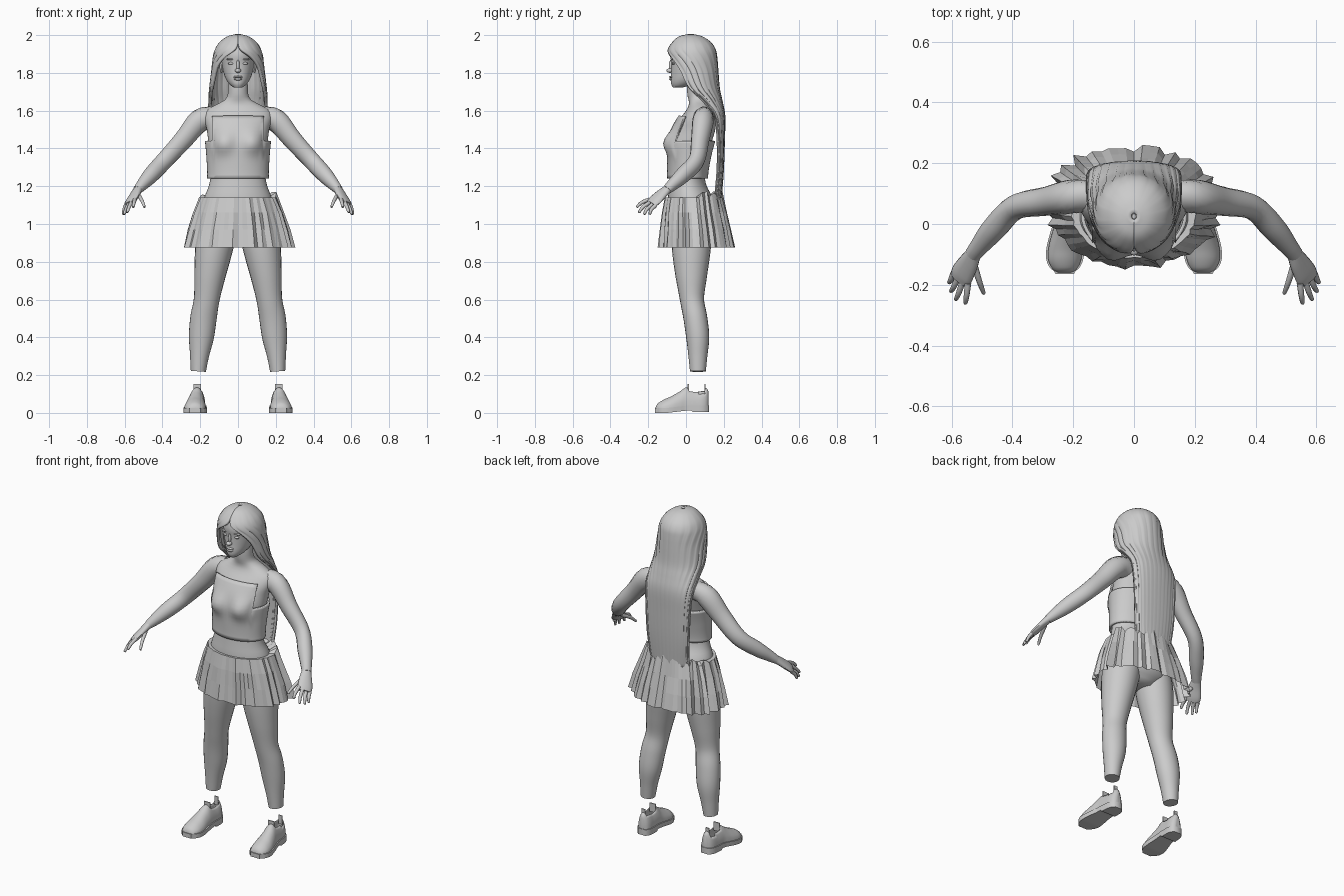
import bpy, bmesh, math, random
from mathutils import Vector
from math import sin, cos, pi, exp

random.seed(4)
if "Cube" in bpy.data.objects:
    bpy.data.objects.remove(bpy.data.objects["Cube"])

grey = bpy.data.materials.new("light grey")
grey.use_nodes = True
COLOUR = (0.6, 0.6, 0.6, 1)
grey.diffuse_color = COLOUR
grey.node_tree.nodes["Principled BSDF"].inputs["Base Color"].default_value = COLOUR


def sample(keys, t):
    """Smooth curve through keyed tuples (first value is the key)."""
    last = len(keys) - 1
    i = 0
    while i < last - 1 and t > keys[i + 1][0]:
        i += 1
    a, b = keys[i], keys[i + 1]
    p, q = keys[max(i - 1, 0)], keys[min(i + 2, last)]
    h = b[0] - a[0]
    u = (t - a[0]) / h
    out = []
    for k in range(1, len(a)):
        ma = (b[k] - p[k]) / (b[0] - p[0]) * h
        mb = (q[k] - a[k]) / (q[0] - a[0]) * h
        out.append((2*u**3 - 3*u*u + 1) * a[k] + (u**3 - 2*u*u + u) * ma
                   + (3*u*u - 2*u**3) * b[k] + (u**3 - u*u) * mb)
    return out


def span(a, b, n):
    return [a + (b - a) * i / n for i in range(n + 1)]


def skin(name, rows, closed=True, caps=True, mirror=False, thick=0, smooth=True, drop=None):
    """Surface stretched over rows of points."""
    bm = bmesh.new()
    grid = [[bm.verts.new(p) for p in row] for row in rows]
    n = len(grid[0])
    for r, s in zip(grid, grid[1:]):
        for j in range(n if closed else n - 1):
            k = (j + 1) % n
            bm.faces.new((r[j], r[k], s[k], s[j]))
    if closed and caps:
        bm.faces.new(grid[0])
        bm.faces.new(grid[-1])
    bmesh.ops.recalc_face_normals(bm, faces=bm.faces)
    if drop:
        bmesh.ops.delete(bm, geom=[f for f in bm.faces if drop(f.calc_center_median())], context='FACES')
    me = bpy.data.meshes.new(name)
    bm.to_mesh(me)
    bm.free()
    me.materials.append(grey)
    ob = bpy.data.objects.new(name, me)
    bpy.context.collection.objects.link(ob)
    if thick:
        mod = ob.modifiers.new("thickness", 'SOLIDIFY')
        mod.thickness, mod.offset = thick, 0
    if mirror:
        ob.modifiers.new("mirror", 'MIRROR').use_clip = False
    if smooth:
        bpy.ops.object.select_all(action='DESELECT')
        ob.select_set(True)
        bpy.context.view_layer.objects.active = ob
        bpy.ops.object.shade_smooth_by_angle(angle=math.radians(50))
    return ob


def tube(name, keys, side, steps=16, n=14):
    """Mirrored limb; keys are x, y, z, half width, half depth."""
    keys = [(i,) + k for i, k in enumerate(keys)]
    rows = []
    for t in span(0, len(keys) - 1, steps):
        x, y, z, w, d = sample(keys, t)
        ahead = Vector(sample(keys, t + .01)[:3]) - Vector(sample(keys, t - .01)[:3])
        ahead.normalize()
        s = Vector(side)
        s = (s - ahead * s.dot(ahead)).normalized()
        up = ahead.cross(s)
        rows.append([Vector((x, y, z)) + s * w * cos(2*pi*j/n) + up * d * sin(2*pi*j/n) for j in range(n)])
    return skin(name, rows, mirror=True)


def ball(name, at, size, mirror=False):
    rows = [[(at[0] + size[0]*cos(b)*cos(2*pi*j/12), at[1] + size[1]*cos(b)*sin(2*pi*j/12), at[2] + size[2]*sin(b))
             for j in range(12)] for b in span(-1.5, 1.5, 8)]
    return skin(name, rows, mirror=mirror)


# Torso and neck: height, half width, front, back
TORSO = [(.89, .07, -.02, .10), (.95, .18, -.08, .15), (1.05, .192, -.095, .155), (1.14, .178, -.095, .14),
         (1.2, .155, -.088, .11), (1.25, .146, -.083, .10), (1.35, .15, -.083, .115), (1.43, .157, -.08, .135),
         (1.5, .165, -.062, .155), (1.56, .18, -.03, .16), (1.6, .17, 0, .15), (1.63, .12, .015, .14),
         (1.655, .072, .014, .125), (1.68, .056, .008, .11), (1.73, .052, .005, .10), (1.79, .05, .01, .10)]


def torso_point(z, a, grow=0):
    w, f, b = sample(TORSO, z)
    x = (w + grow) * sin(a)
    y = (f + b) / 2 - ((b - f) / 2 + grow) * cos(a)
    if cos(a) > 0:
        y -= .036 * exp(-((abs(x) - .08) / .05)**2 - ((z - 1.43) / .055)**2)
    return (x, y, z)


turn = [2 * pi * j / 48 for j in range(48)]
skin("torso", [[torso_point(z, a) for a in turn] for z in span(.89, 1.79, 54)])


# Strapless top with a raised front panel
def top_edge(a):
    x = abs(sin(a))
    return 1.57 if cos(a) > 0 and x < .72 else 1.44


cloth = [[torso_point(1.24 + (top_edge(a) - 1.24) * t, a, .011) for a in turn] for t in span(0, 1, 16)]
skin("strapless_top", cloth, caps=False, thick=.012)

# Head: height, half width, front, back
HEAD = [(1.722, .022, -.068, -.02), (1.735, .04, -.077, .03), (1.76, .06, -.08, .08), (1.8, .076, -.078, .12),
        (1.85, .085, -.078, .135), (1.9, .087, -.082, .135), (1.95, .075, -.062, .12), (1.985, .03, -.01, .07)]
rows = []
for z in span(1.722, 1.985, 22):
    w, f, b = sample(HEAD, z)
    rows.append([(w * sin(a), (f + b) / 2 - (b - f) / 2 * cos(a), z) for a in turn])
skin("head", rows)
ball("nose_tip", (0, -.085, 1.812), (.016, .019, .012))
ball("nose_bridge", (0, -.078, 1.838), (.009, .013, .032))
ball("upper_lip", (0, -.079, 1.779), (.025, .011, .006))
ball("lower_lip", (0, -.078, 1.767), (.021, .011, .007))
ball("eye", (.036, -.066, 1.85), (.017, .009, .007), True)
ball("brow", (.038, -.067, 1.872), (.024, .01, .005), True)
ball("ear", (.087, .03, 1.83), (.01, .02, .03), True)

# Long hair: depth key, height, half width, centre, depth, half sweep in degrees
HAIR = [(0, 1.998, .008, .025, .01, 180), (1, 1.985, .055, .025, .06, 180), (2, 1.955, .094, .03, .098, 180),
        (3, 1.92, .115, .03, .12, 172), (4, 1.88, .125, .032, .125, 146), (5, 1.82, .132, .037, .125, 124),
        (6, 1.72, .144, .058, .112, 112), (7, 1.65, .148, .105, .08, 100), (8, 1.57, .148, .155, .045, 92),
        (9, 1.45, .142, .168, .03, 88), (10, 1.28, .134, .168, .024, 88), (11, 1.1, .118, .15, .028, 88)]
rows = []
for t in span(0, 11, 44):
    z, w, c, d, sweep = sample(HAIR, t)
    row = []
    for j in range(81):
        a = math.radians(min(sweep, 180)) * (j / 40 - 1)
        strand = 1 + .02 * min(t / 4, 1) * sin(j * 1.9) * cos(j * .7)
        row.append((w * strand * sin(a), c + d * strand * cos(a), z + (.02 * sin(j * 2.3) if t > 10.9 else 0)))
    rows.append(row)
skin("long_hair", rows, closed=False, thick=.016)

# Arms, hands and fingers
tube("arm", [(.13, .09, 1.565, .05, .06), (.205, .09, 1.545, .056, .062), (.29, .075, 1.445, .047, .053),
             (.39, .055, 1.335, .041, .047), (.46, -.015, 1.26, .041, .043), (.51, -.075, 1.205, .031, .031),
             (.532, -.102, 1.18, .027, .023)], (.7, .6, -.3), 30)
tube("palm", [(.528, -.097, 1.185, .026, .022), (.545, -.13, 1.158, .036, .019), (.565, -.165, 1.125, .042, .017),
              (.574, -.185, 1.108, .038, .013)], (.7, .6, -.3))
FINGERS = {"index": ((.546, -.195, 1.13), (.555, -.262, 1.088)), "middle": ((.564, -.19, 1.115), (.587, -.25, 1.06)),
           "ring": ((.58, -.178, 1.102), (.603, -.222, 1.05)), "little": ((.594, -.162, 1.098), (.609, -.193, 1.05)),
           "thumb": ((.527, -.13, 1.155), (.494, -.23, 1.088))}
for label, (root, tip) in FINGERS.items():
    root, tip = Vector(root), Vector(tip)
    mid = root.lerp(tip, .55) + Vector((0, -.004, .006))
    tube(label + "_finger", [(*root, .011, .011), (*mid, .0095, .0095), (*tip.lerp(mid, .12), .007, .007),
                             (*tip, .003, .003)], (.7, .6, -.3), 9, 8)

# Legs ending in a flat cut
tube("leg", [(.1, .04, 1.02, .09, .1), (.118, .03, .93, .103, .106), (.132, .028, .84, .097, .1),
             (.15, .028, .72, .082, .083), (.166, .032, .6, .068, .064), (.183, .05, .5, .07, .063),
             (.194, .062, .4, .066, .061), (.204, .063, .3, .05, .05), (.21, .063, .22, .04, .042)], (1, 0, 0), 40, 24)

# Pleated skirt with irregular folds and a ragged back rim
N = 64
fold = [(.04 if j % 2 else -.04) * random.random() + random.uniform(-.04, .04) for j in range(N)]
rim = [random.uniform(-.015, .035) for j in range(N)]
LEVELS = [(1.138, .165, .12, .025, 0), (1.14, .205, .152, .04, .4), (1.06, .235, .17, .045, .8),
          (.97, .262, .185, .052, 1), (.876, .286, .2, .057, 1)]
rows = []
for i, (z, w, d, c, amount) in enumerate(LEVELS):
    row = []
    for j in range(N):
        a = 2 * pi * j / N
        k = 1 + amount * fold[j] * (1.5 if cos(a) < 0 else .8) + random.uniform(-.015, .015) * amount
        lift = rim[j] if cos(a) < -.2 and i == 1 else 0
        row.append((w * k * sin(a), c - d * k * cos(a), z + lift))
    rows.append(row)
skin("pleated_skirt", rows, caps=False, smooth=False)

# Shoes: position, centre, half width, top height
SHOE = [(-.158, .228, .022, .03), (-.15, .228, .036, .046), (-.12, .228, .052, .066), (-.08, .226, .054, .084),
        (-.03, .222, .046, .112), (0, .218, .041, .132), (.05, .215, .039, .126), (.09, .213, .036, .132),
        (.112, .212, .026, .125), (.118, .212, .016, .11)]


def ground(y):
    return .008 + .014 * max(0, min(1, (y + .1) / .12))


rows = []
for y in span(-.158, .118, 32):
    c, w, h = sample(SHOE, y)
    base = ground(y) + .012
    rows.append([(c + w * cos(b) * (1 if sin(b) < .3 else 1 - .12 * sin(b)), y,
                  base + (h - base) * max(sin(b), 0)**.8) for b in [2 * pi * j / 28 for j in range(28)]])
skin("shoe_upper", rows, mirror=True, thick=.005,
     drop=lambda p: .015 < p.y < .1 and abs(p.x - .215) < .024 and p.z > .09)

# Soles with a stepped heel
rows = []
for y in span(-.165, .123, 30):
    c, w, h = sample(SHOE, max(-.158, min(.118, y)))
    w, g = w + .008, ground(y)
    low = g - .008 if y < .03 else g - .018
    rows.append([(c - w, y, low), (c + w, y, low), (c + w, y, g + .018), (c - w, y, g + .018)])
skin("shoe_sole", rows, mirror=True)

# Collar tabs
for label, y, w in (("tongue_tab", .012, .02), ("heel_tab", .1, .012)):
    rows = [[(.215 - w, y - .003, z), (.215 + w, y - .003, z), (.215 + w, y + .003, z), (.215 - w, y + .003, z)]
            for z in (.1, .152)]
    skin(label, rows, mirror=True)
